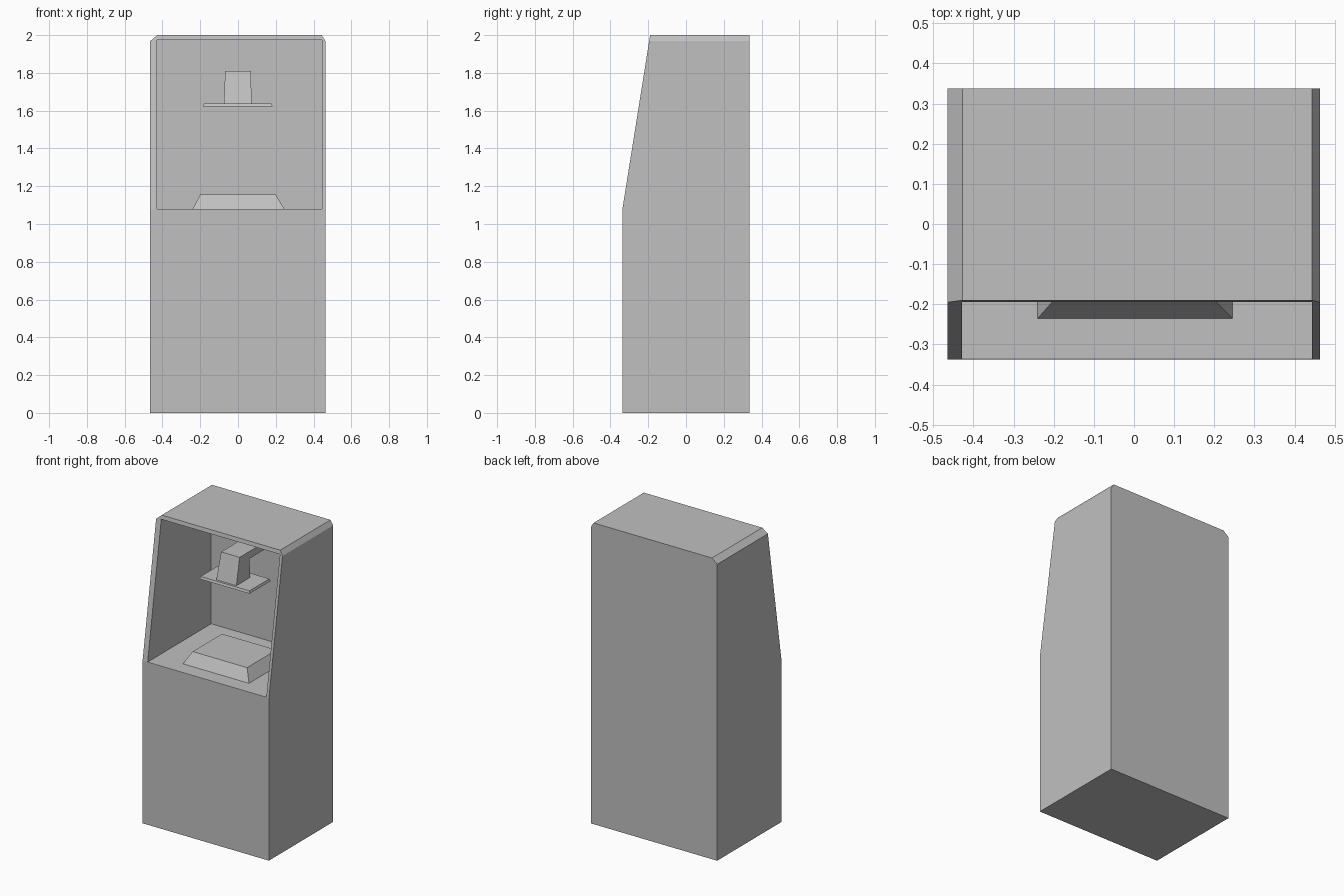
import bpy
import bmesh
from mathutils import Vector

if "Cube" in bpy.data.objects:
    bpy.data.objects.remove(bpy.data.objects["Cube"], do_unlink=True)

# One plain grey for the whole machine
grey = bpy.data.materials.new("plain_grey")
grey.use_nodes = True
colour = (0.53, 0.53, 0.53, 1)
grey.diffuse_color = colour
grey.node_tree.nodes["Principled BSDF"].inputs["Base Color"].default_value = colour


def finish(bm, name):
    bmesh.ops.recalc_face_normals(bm, faces=bm.faces)
    mesh = bpy.data.meshes.new(name)
    bm.to_mesh(mesh)
    bm.free()
    mesh.materials.append(grey)
    obj = bpy.data.objects.new(name, mesh)
    bpy.context.collection.objects.link(obj)
    return obj


def prism(outline, offset):
    """Solid made by sweeping a flat outline along an offset."""
    bm = bmesh.new()
    face = bm.faces.new([bm.verts.new(p) for p in outline])
    ext = bmesh.ops.extrude_face_region(bm, geom=[face], use_keep_orig=True)
    verts = [e for e in ext["geom"] if isinstance(e, bmesh.types.BMVert)]
    bmesh.ops.translate(bm, verts=verts, vec=offset)
    return bm


def frustum(name, low, high):
    """Block between two rectangles (x0, x1, y0, y1, z)."""
    bm = bmesh.new()
    rings = []
    for x0, x1, y0, y1, z in (low, high):
        rings.append([bm.verts.new((x, y, z))
                      for x, y in ((x0, y0), (x1, y0), (x1, y1), (x0, y1))])
    a, b = rings
    bm.faces.new(a[::-1])
    bm.faces.new(b)
    for i in range(4):
        j = (i + 1) % 4
        bm.faces.new((a[i], a[j], b[j], b[i]))
    return finish(bm, name)


def block(name, x0, x1, y0, y1, z0, z1):
    return frustum(name, (x0, x1, y0, y1, z0), (x0, x1, y0, y1, z1))


FRONT, BACK, FLOOR = -0.337, 0.337, 1.08

# Cabinet: chamfered outline swept front to back
outline = [(-0.465, 0), (0.463, 0), (0.463, 1.968), (0.443, 2),
           (-0.427, 2), (-0.465, 1.968)]
bm = prism([(x, FRONT, z) for x, z in outline], (0, BACK - FRONT, 0))

# Slanted upper front
kink = Vector((0, FRONT, FLOOR - 0.003))
slope = Vector((0, -0.19, 2)) - kink
cut = bmesh.ops.bisect_plane(bm, geom=bm.verts[:] + bm.edges[:] + bm.faces[:],
                             plane_co=kink, plane_no=(0, -slope.z, slope.y),
                             clear_outer=True)
bmesh.ops.holes_fill(bm, edges=[e for e in bm.edges if e.is_boundary])
cabinet = finish(bm, "cabinet")

# Open bay hollowed out of the upper half
cutter = block("bay_cutter", -0.428, 0.444, -0.6, 0.33, FLOOR, 1.974)
cutter.hide_render = True
hollow = cabinet.modifiers.new("bay", "BOOLEAN")
hollow.operation = "DIFFERENCE"
hollow.solver = "EXACT"
hollow.object = cutter
bpy.context.view_layer.objects.active = cabinet
bpy.ops.object.modifier_apply(modifier=hollow.name)
bpy.data.objects.remove(cutter, do_unlink=True)

# Raised tray with sloped sides on the bay floor
frustum("tray", (-0.24, 0.245, -0.235, 0.16, FLOOR), (-0.2, 0.2, -0.19, 0.118, 1.155))

# Dispenser head: tapered stem, arm to the back wall, flat plate below
frustum("dispenser_stem", (-0.075, 0.072, -0.12, 0.025, 1.638),
        (-0.068, 0.068, -0.08, 0.02, 1.81))
block("dispenser_arm", -0.068, 0.068, 0.015, 0.332, 1.762, 1.81)
frustum("dispenser_plate", (-0.185, 0.183, -0.14, 0.08, 1.622),
        (-0.18, 0.178, -0.135, 0.075, 1.638))
